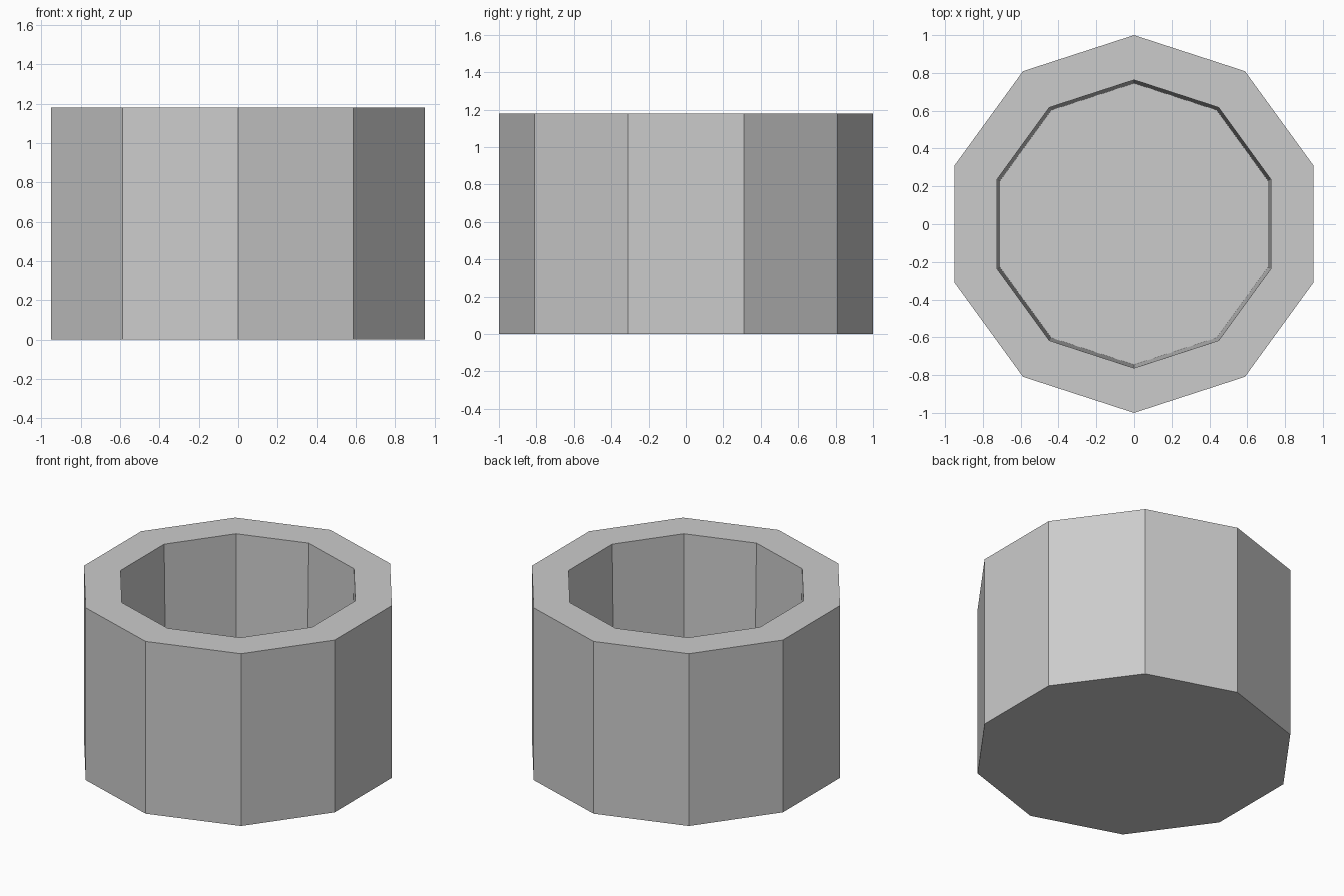
import bpy, bmesh
from math import cos, sin, pi

if "Cube" in bpy.data.objects:
    bpy.data.objects.remove(bpy.data.objects["Cube"])

SIDES = 10


def ring(bm, radius, z):
    """Ten-sided ring with a corner on the y axis."""
    return [bm.verts.new((radius * cos(pi / 2 + 2 * pi * i / SIDES),
                          radius * sin(pi / 2 + 2 * pi * i / SIDES), z))
            for i in range(SIDES)]


# Cup profile: outer base, outer rim, inner rim, slightly tapered inner floor
profile = [(1.0, 0.0), (1.0, 1.18), (0.763, 1.18), (0.745, 0.2)]

bm = bmesh.new()
rings = [ring(bm, r, z) for r, z in profile]
for a, b in zip(rings, rings[1:]):
    for i in range(SIDES):
        j = (i + 1) % SIDES
        bm.faces.new((a[i], a[j], b[j], b[i]))

# Underside and inner floor
bm.faces.new(rings[0][::-1])
bm.faces.new(rings[-1])
bmesh.ops.recalc_face_normals(bm, faces=bm.faces)

mesh = bpy.data.meshes.new("cup")
bm.to_mesh(mesh)
bm.free()
bpy.context.collection.objects.link(bpy.data.objects.new("cup", mesh))
